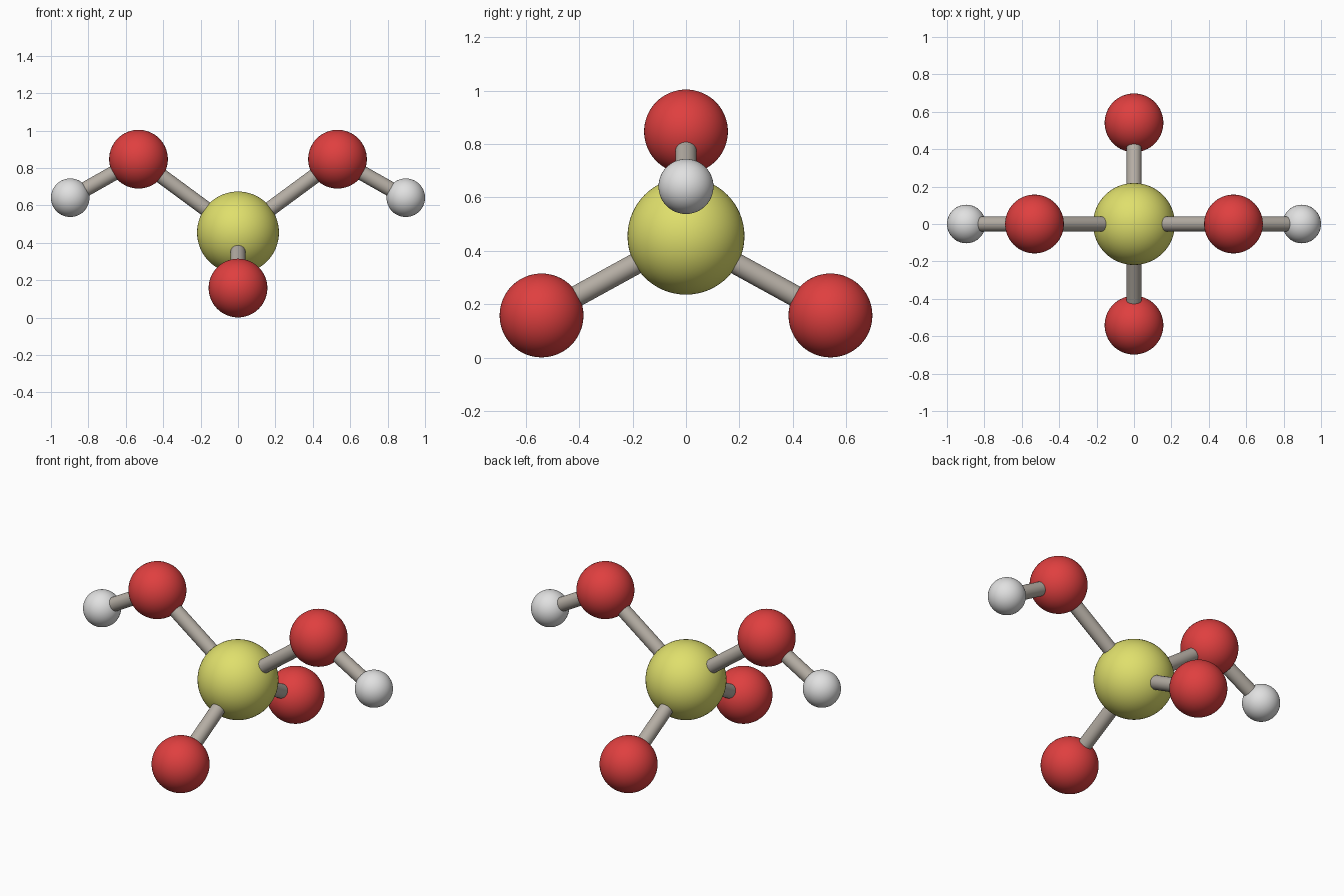
import bpy
from mathutils import Vector

if "Cube" in bpy.data.objects:
    bpy.data.objects.remove(bpy.data.objects["Cube"])


def material(name, rgb):
    m = bpy.data.materials.new(name)
    m.diffuse_color = (*rgb, 1.0)
    m.use_nodes = True
    m.node_tree.nodes["Principled BSDF"].inputs["Base Color"].default_value = m.diffuse_color
    return m


YELLOW = material("yellow", (0.74, 0.74, 0.15))
RED = material("red", (0.74, 0.05, 0.05))
WHITE = material("white", (0.75, 0.75, 0.75))
GREY = material("warm_grey", (0.46, 0.42, 0.37))


def finish(name, mat):
    ob = bpy.context.object
    ob.name = name
    ob.data.materials.append(mat)
    bpy.ops.object.shade_smooth_by_angle()


def atom(name, pos, radius, mat):
    bpy.ops.mesh.primitive_uv_sphere_add(segments=64, ring_count=32, radius=radius, location=pos)
    finish(name, mat)


def bond(name, a, b, radius=0.04):
    a, b = Vector(a), Vector(b)
    d = b - a
    bpy.ops.mesh.primitive_cylinder_add(vertices=32, radius=radius, depth=d.length, location=(a + b) / 2)
    bpy.context.object.rotation_euler = d.to_track_quat('Z', 'Y').to_euler()
    finish(name, GREY)


# central atom
centre = (0, 0, 0.455)
atom("central_atom", centre, 0.219, YELLOW)

for s, side, end in ((-1, "left", "front"), (1, "right", "back")):
    # raised arm: red atom with a small white atom at its tip
    upper = (s * 0.532, 0, 0.847)
    tip = (s * 0.897, 0, 0.641)
    atom(side + "_upper_atom", upper, 0.157, RED)
    atom(side + "_tip_atom", tip, 0.103, WHITE)
    bond(side + "_upper_bond", centre, upper)
    bond(side + "_tip_bond", upper, tip)
    # lower red atom
    lower = (0, s * 0.541, 0.158)
    atom(end + "_lower_atom", lower, 0.157, RED)
    bond(end + "_lower_bond", centre, lower)
